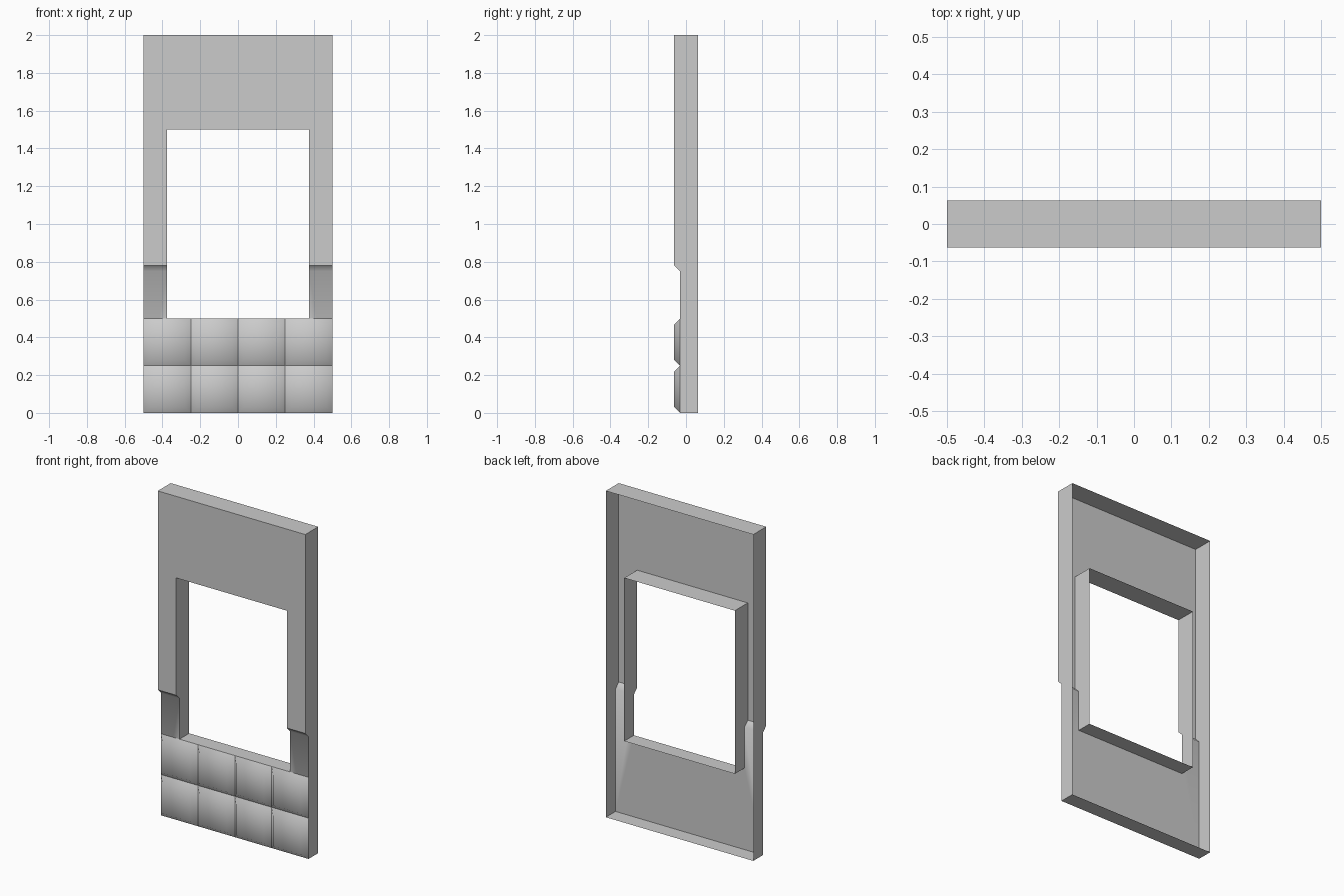
import bpy
import bmesh

cube = bpy.data.objects.get("Cube")
if cube:
    bpy.data.objects.remove(cube, do_unlink=True)

# One plain grey for the whole wall
grey = bpy.data.materials.new("wall_grey")
grey.use_nodes = True
colour = (0.6, 0.6, 0.6, 1)
grey.diffuse_color = colour
grey.node_tree.nodes["Principled BSDF"].inputs["Base Color"].default_value = colour

FRONT, BACK = -0.0625, 0.0625
STEP = 0.03125                      # depth of the recess and width of the bevels
HALF, OPEN = 0.5, 0.375             # half widths of wall and window
SILL, LEDGE, HEAD, TOP = 0.5, 0.75, 1.5, 2.0


def front_y(z):
    """Depth of the front skin: recessed below the ledge."""
    return FRONT + STEP if z <= LEDGE else FRONT


def finish(bm, name):
    bmesh.ops.remove_doubles(bm, verts=bm.verts, dist=1e-5)
    mesh = bpy.data.meshes.new(name)
    bm.to_mesh(mesh)
    bm.free()
    mesh.materials.append(grey)
    obj = bpy.data.objects.new(name, mesh)
    bpy.context.collection.objects.link(obj)
    return obj


def add_face(bm, points, facing, smooth=False):
    """Add a face whose normal points along the given direction."""
    face = bm.faces.new([bm.verts.new(p) for p in points])
    face.normal_update()
    if face.normal.dot(facing) < 0:
        face.normal_flip()
    face.smooth = smooth


def skin(bm, outline, smooth=False):
    add_face(bm, [(x, front_y(z), z) for x, z in outline], (0, -1, 0), smooth)


def upright(bm, x, levels, side):
    """Vertical wall following the front profile, open at the back."""
    profile = [(x, front_y(z), z) for z in levels]
    rear = [(x, BACK, levels[-1]), (x, BACK, levels[0])]
    add_face(bm, profile + rear, (side, 0, 0))


def level_wall(bm, half, z, up):
    y = front_y(z)
    add_face(bm, [(-half, y, z), (half, y, z), (half, BACK, z), (-half, BACK, z)],
             (0, 0, up))


# Hollow wall shell with a window opening
bm = bmesh.new()
lip = LEDGE + STEP
skin(bm, [(-HALF, HEAD), (-OPEN, HEAD), (OPEN, HEAD), (HALF, HEAD),
          (HALF, TOP), (-HALF, TOP)])
skin(bm, [(-HALF, 0), (HALF, 0), (OPEN, SILL), (-OPEN, SILL)], True)
for s in (-1, 1):
    a, b = s * HALF, s * OPEN
    skin(bm, [(a, lip), (b, lip), (b, HEAD), (a, HEAD)])
    skin(bm, [(a, LEDGE), (b, LEDGE), (b, lip), (a, lip)], True)
    skin(bm, [(a, 0), (b, SILL), (b, LEDGE), (a, LEDGE)], True)
    upright(bm, a, [0, LEDGE, lip, HEAD, TOP], s)
    upright(bm, b, [SILL, LEDGE, lip, HEAD], -s)
level_wall(bm, HALF, 0, -1)
level_wall(bm, HALF, TOP, 1)
level_wall(bm, OPEN, SILL, 1)
level_wall(bm, OPEN, HEAD, -1)
finish(bm, "wall_shell")


# Pillowed stone block, bevelled on all four sides
def stone_block(left, bottom, size, name):
    def ring(inset, y):
        lo_x, hi_x = left + inset, left + size - inset
        lo_z, hi_z = bottom + inset, bottom + size - inset
        return [(lo_x, y, lo_z), (hi_x, y, lo_z), (hi_x, y, hi_z), (lo_x, y, hi_z)]

    bm = bmesh.new()
    outer, inner = ring(0, FRONT + STEP), ring(STEP, FRONT)
    add_face(bm, inner, (0, -1, 0), True)
    for i in range(4):
        j = (i + 1) % 4
        add_face(bm, [outer[i], outer[j], inner[j], inner[i]], (0, -1, 0), True)
    finish(bm, name)


SIZE = 0.25
for row, row_name in enumerate(("lower", "upper")):
    for col in range(4):
        stone_block(-HALF + col * SIZE, row * SIZE, SIZE, f"{row_name}_block_{col + 1}")
